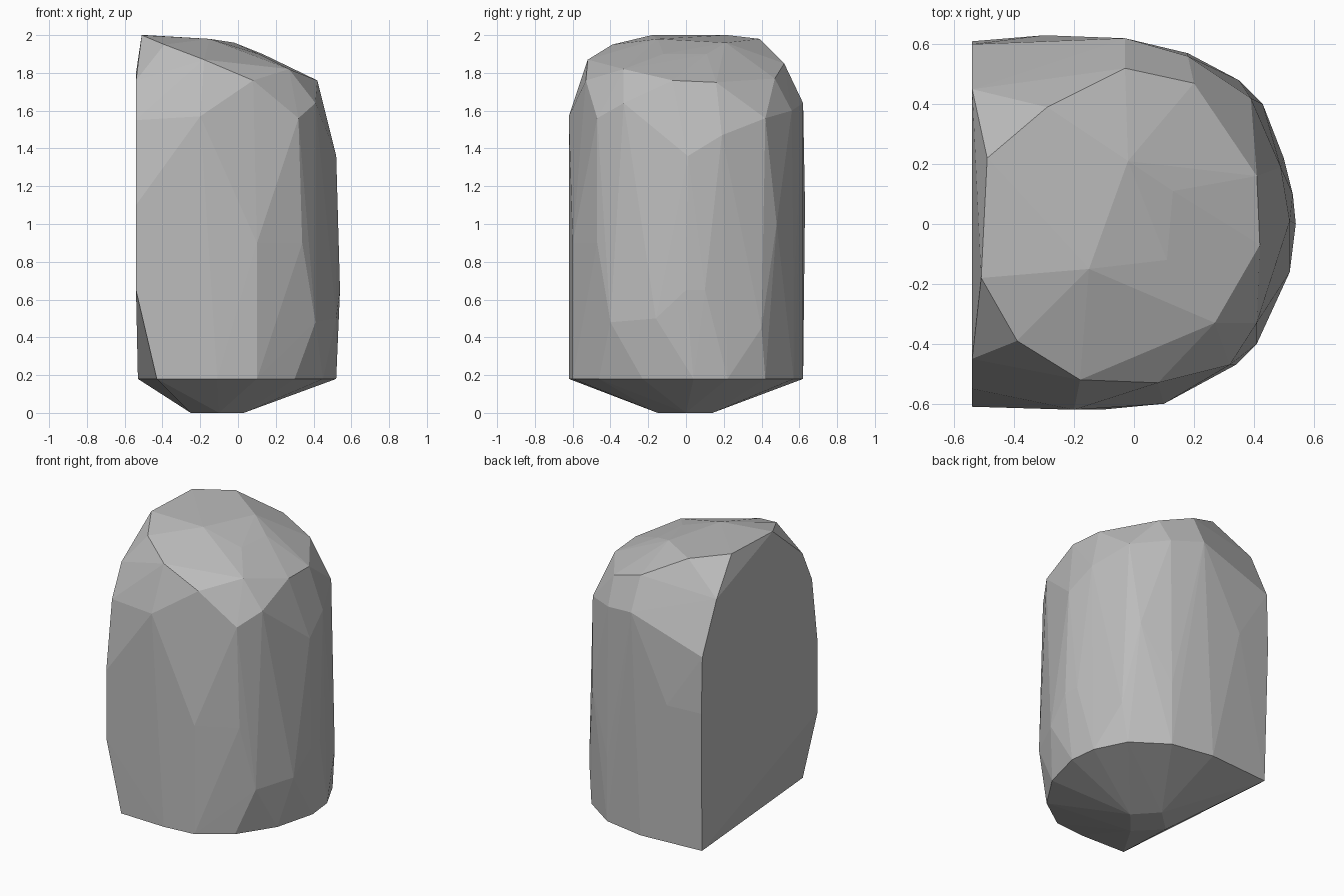
import bpy
import bmesh

default_cube = bpy.data.objects.get("Cube")
if default_cube:
    bpy.data.objects.remove(default_cube, do_unlink=True)


def make_material(name, colour):
    material = bpy.data.materials.new(name)
    material.use_nodes = True
    material.diffuse_color = colour
    shader = material.node_tree.nodes["Principled BSDF"]
    shader.inputs["Base Color"].default_value = colour
    shader.inputs["Roughness"].default_value = .9
    return material


def at_height(outline, height):
    """Lift a flat outline to one height."""
    return [(x, y, height) for x, y in outline]


def make_faceted_stone(name, corners, material):
    """Wrap the corners in a closed, flat-faced convex skin."""
    mesh = bpy.data.meshes.new(name)
    stone = bpy.data.objects.new(name, mesh)
    bpy.context.collection.objects.link(stone)
    bm = bmesh.new()
    for corner in corners:
        bm.verts.new(corner)
    bmesh.ops.convex_hull(bm, input=bm.verts[:])
    # Drop corners that ended up inside the skin
    loose = [vert for vert in bm.verts if not vert.link_faces]
    bmesh.ops.delete(bm, geom=loose, context='VERTS')
    bmesh.ops.recalc_face_normals(bm, faces=bm.faces[:])
    for face in bm.faces:
        face.smooth = False
    bm.to_mesh(mesh)
    bm.free()
    mesh.materials.append(material)
    return stone


# Sloping crown: rim, then the low dome inside it
crown_rim = [
    (-.49, .22, 2), (-.29, .39, 1.98), (-.03, .52, 1.85), (.2, .47, 1.77),
    (.41, .16, 1.75), (.42, -.07, 1.76), (.27, -.33, 1.82), (.08, -.53, 1.76),
    (-.18, -.52, 1.87), (-.39, -.39, 1.95), (-.51, -.18, 2),
]
crown_dome = [
    (.13, .11, 1.9), (.11, -.12, 1.9), (-.15, -.15, 1.98), (-.02, .21, 1.96),
]

# Rounded walls, with an upper shoulder and a lower belly
shoulder = [
    (.32, -.47, 1.56), (.41, -.33, 1.64), (.52, .01, 1.36), (.49, .19, 1.47),
    (.39, .42, 1.56), (.18, .56, 1.6), (-.03, .62, 1.64), (-.2, -.62, 1.57),
]
belly = [
    (.1, -.6, .9), (.34, -.47, .9), (.41, -.4, .48), (.52, -.16, .5),
    (.54, 0, .65), (.53, .1, .65), (.43, .4, .45), (.35, .48, 1),
    (.18, .57, .6), (-.3, .63, 1.1),
]

# Split side: one broad flat face on the right
split_face = [(-.54, y, z) for y, z in (
    (.61, 1.1), (.6, 1.47), (.45, 1.8), (-.45, 1.76),
    (-.55, 1.55), (-.61, 1.1), (-.61, .65))]

# Base rim and the blunt point beneath it
base_rim = at_height([
    (-.43, -.61, ), (-.11, -.62), (.1, -.6), (.3, -.46), (.45, -.23),
    (.52, .04), (.5, .22), (.4, .42), (.18, .57), (-.1, .62), (-.53, .59),
], .18)
base_point = at_height([(-.25, 0), (-.1, -.15), (.03, 0), (-.1, .14)], 0)

stone_grey = make_material("stone grey", (.5, .5, .5, 1))
make_faceted_stone(
    "standing_stone",
    crown_rim + crown_dome + shoulder + belly + split_face + base_rim + base_point,
    stone_grey)
